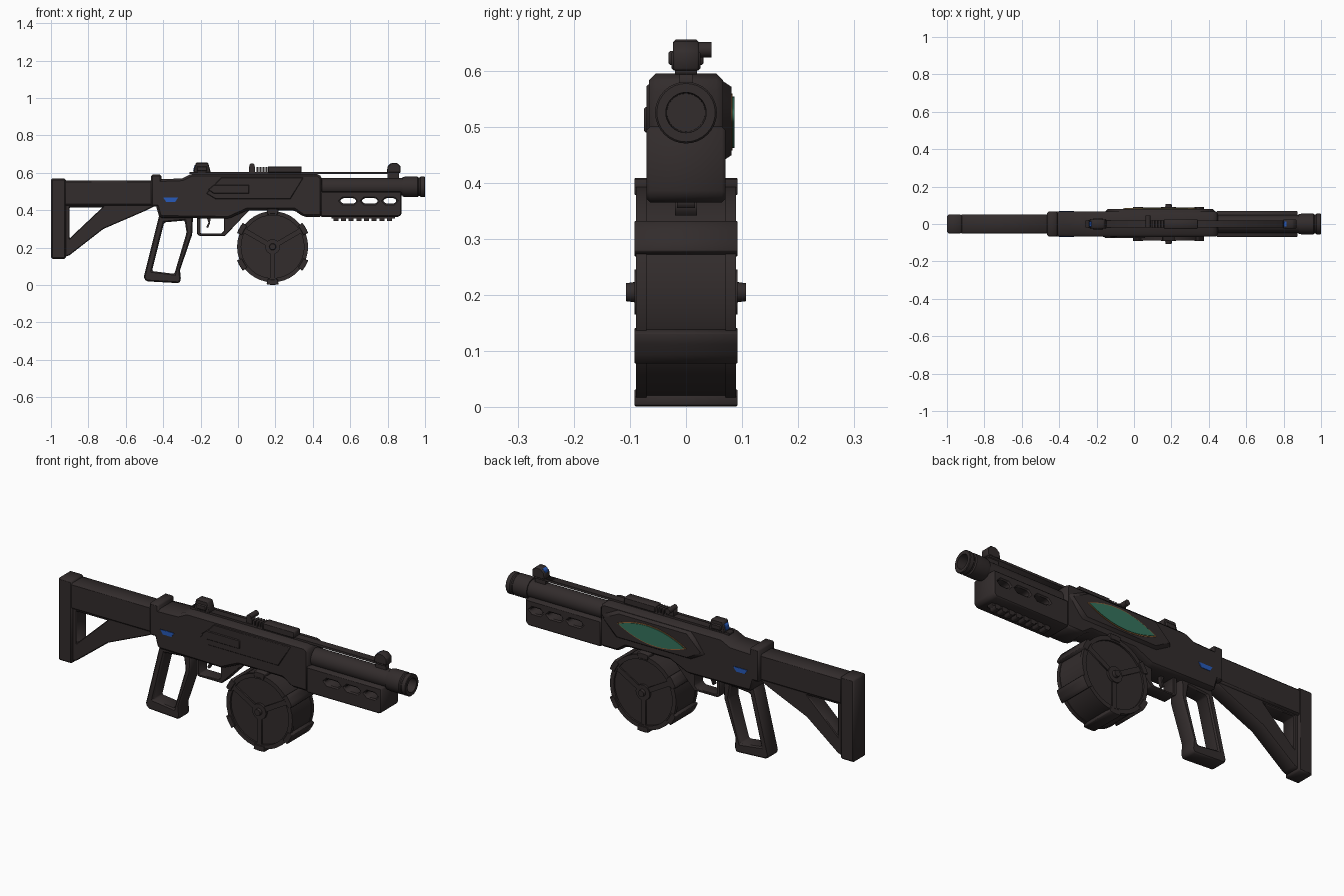
import bpy, bmesh
from math import sin, cos, pi, radians
from mathutils import Vector

cube = bpy.data.objects.get("Cube")
if cube:
    bpy.data.objects.remove(cube, do_unlink=True)


def material(name, rgb):
    m = bpy.data.materials.new(name)
    m.use_nodes = True
    m.diffuse_color = (*rgb, 1)
    bsdf = m.node_tree.nodes["Principled BSDF"]
    bsdf.inputs["Base Color"].default_value = (*rgb, 1)
    bsdf.inputs["Roughness"].default_value = 0.6
    return m


DARK = material("dark gunmetal", (0.032, 0.025, 0.025))
BLUE = material("blue light", (0.02, 0.1, 0.48))
GREEN = material("green inlay", (0.035, 0.17, 0.11))
COPPER = material("copper trim", (0.3, 0.13, 0.04))


def finish(bm, name, mat, bevel=0.0, smooth=False):
    bmesh.ops.recalc_face_normals(bm, faces=bm.faces[:])
    if bevel:
        edges = [e for e in bm.edges if len(e.link_faces) == 2 and e.calc_face_angle() > radians(25)]
        bmesh.ops.bevel(bm, geom=edges, offset=bevel, segments=1, affect='EDGES', clamp_overlap=True)
    me = bpy.data.meshes.new(name)
    bm.to_mesh(me)
    bm.free()
    me.materials.append(mat)
    ob = bpy.data.objects.new(name, me)
    bpy.context.collection.objects.link(ob)
    if smooth:
        bpy.ops.object.select_all(action='DESELECT')
        ob.select_set(True)
        bpy.context.view_layer.objects.active = ob
        bpy.ops.object.shade_smooth_by_angle(angle=radians(35))
    return ob


def plate(name, outlines, y0, y1, bevel=0.0, mat=DARK, taper=0.0):
    """Side outlines in x and z (the first solid, the rest holes), extruded from y0 to y1."""
    cu = bpy.data.curves.new(name, 'CURVE')
    cu.dimensions, cu.fill_mode = '2D', 'BOTH'
    cu.extrude = (y1 - y0) / 2
    for pts in outlines:
        sp = cu.splines.new('POLY')
        sp.points.add(len(pts) - 1)
        for p, (x, z) in zip(sp.points, pts):
            p.co = (x, z, 0, 1)
        sp.use_cyclic_u = True
    tmp = bpy.data.objects.new(name + " curve", cu)
    me = tmp.to_mesh()
    bm = bmesh.new()
    bm.from_mesh(me)
    tmp.to_mesh_clear()
    bpy.data.objects.remove(tmp)
    bpy.data.curves.remove(cu)
    bmesh.ops.remove_doubles(bm, verts=bm.verts[:], dist=0.0001)
    bmesh.ops.dissolve_limit(bm, angle_limit=0.01, verts=bm.verts[:], edges=bm.edges[:])
    n = len(outlines[0])
    mid = Vector((sum(p[0] for p in outlines[0]) / n, sum(p[1] for p in outlines[0]) / n))
    for v in bm.verts:
        x, z, d = v.co
        v.co = (x, (y0 + y1) / 2 + d, z)
        if taper and d > 0:                      # pull the outer face inward
            v.co.x -= taper * (1 if x > mid.x else -1)
            v.co.z -= taper * (1 if z > mid.y else -1) * 0.7
    return finish(bm, name, mat, bevel)


def rect(x0, x1, z0, z1):
    return [(x0, z0), (x1, z0), (x1, z1), (x0, z1)]


def circle(cx, cz, r, n=36):
    return [(cx + r * cos(2 * pi * i / n), cz + r * sin(2 * pi * i / n)) for i in range(n)]


def box(name, x0, x1, y0, y1, z0, z1, bevel=0.0, mat=DARK):
    return plate(name, [rect(x0, x1, z0, z1)], y0, y1, bevel, mat)


def lathe(name, profile, axis, centre, n=32):
    """Turn (position, radius) pairs about the x or y axis."""
    bm = bmesh.new()
    rings = []
    for t, r in profile:
        ring = []
        for i in range(n):
            a, b = r * cos(2 * pi * i / n), r * sin(2 * pi * i / n)
            ring.append(bm.verts.new(Vector((t, a, b) if axis == 'x' else (a, t, b)) + Vector(centre)))
        rings.append(ring)
    for p, q in zip(rings, rings[1:]):
        for i in range(n):
            bm.faces.new((p[i], p[i - 1], q[i - 1], q[i]))
    bm.faces.new(rings[0])
    bm.faces.new(rings[-1])
    return finish(bm, name, DARK, smooth=True)


# Shoulder stock
box("butt_pad", -1, -0.92, -0.05, 0.05, 0.14, 0.57, 0.008)
plate("stock_frame", [[(-0.93, 0.15), (-0.9, 0.16), (-0.72, 0.3), (-0.5, 0.395), (-0.43, 0.43), (-0.43, 0.55), (-0.93, 0.55)],
                      [(-0.9, 0.25), (-0.725, 0.415), (-0.9, 0.415)]], -0.04, 0.04, 0.004)
box("stock_beam", -0.93, -0.44, -0.05, 0.05, 0.425, 0.56, 0.008)
box("stock_collar", -0.465, -0.41, -0.066, 0.066, 0.42, 0.59, 0.008)

# Receiver
plate("receiver", [[(-0.44, 0.43), (-0.42, 0.36), (-0.05, 0.355), (0.05, 0.4), (0.3, 0.4), (0.35, 0.365), (0.45, 0.365),
                    (0.45, 0.575), (0.43, 0.595), (-0.25, 0.595), (-0.3, 0.57), (-0.44, 0.565)]], -0.066, 0.066, 0.012)
plate("right_shroud", [[(-0.17, 0.49), (-0.09, 0.575), (0.35, 0.575), (0.28, 0.46), (-0.12, 0.46)]], -0.07, -0.06, 0.003)
plate("ejection_cover", [[(-0.16, 0.51), (-0.13, 0.49), (0.06, 0.49), (0.06, 0.535), (-0.13, 0.535)]], -0.075, -0.06, 0.003)
plate("left_bulge", [[(-0.16, 0.48), (-0.08, 0.585), (0.35, 0.585), (0.44, 0.54), (0.36, 0.435), (-0.08, 0.435)]],
      0.06, 0.081, taper=0.02)


# Leaf-shaped inlay with trim
def leaf(half, height, n=12):
    ts = [-1 + 2 * i / n for i in range(n + 1)]
    low = [(t, -1) for t in ts]
    high = [(t, 1) for t in reversed(ts[1:-1])]
    return [(0.14 + half * t, 0.508 + 0.07 * half * t + s * height * (1 - t * t)) for t, s in low + high]


plate("inlay_trim", [leaf(0.2, 0.05)], 0.079, 0.083, mat=COPPER)
plate("inlay", [leaf(0.19, 0.045)], 0.08, 0.086, mat=GREEN)

# Side lights
for side, y in (("left", 0.066), ("right", -0.066)):
    plate(side + "_light", [[(-0.4, 0.468), (-0.32, 0.468), (-0.335, 0.445), (-0.385, 0.445)]], y - 0.003, y + 0.003, mat=BLUE)

# Grip, trigger and guard
plate("grip", [[(-0.42, 0.38), (-0.24, 0.38), (-0.245, 0.27), (-0.31, 0.08), (-0.305, 0.03), (-0.315, 0.01), (-0.49, 0.02),
                (-0.505, 0.04)],
               [(-0.395, 0.335), (-0.285, 0.345), (-0.275, 0.28), (-0.34, 0.06), (-0.46, 0.075)]], -0.042, 0.042, 0.007)
plate("trigger_guard", [[(-0.22, 0.38), (-0.22, 0.275), (-0.205, 0.262), (-0.07, 0.262), (0.06, 0.4)],
                        [(-0.2, 0.36), (-0.2, 0.275), (-0.09, 0.275), (-0.075, 0.29), (-0.075, 0.36)]], -0.035, 0.035, 0.003)
plate("trigger", [[(-0.17, 0.37), (-0.145, 0.37), (-0.15, 0.33), (-0.16, 0.305), (-0.17, 0.31), (-0.158, 0.335)]], -0.01, 0.01)

# Drum magazine
DX, DZ = 0.185, 0.205
lathe("drum", [(-0.08, 0.187), (0.08, 0.187)], 'y', (DX, 0, DZ), 36)
lathe("drum_hub", [(-0.107, 0.016), (-0.092, 0.018), (-0.092, 0.04), (0.092, 0.04), (0.092, 0.018), (0.107, 0.016)],
      'y', (DX, 0, DZ), 20)
for side, s in (("left", 1), ("right", -1)):
    y0, y1 = sorted((s * 0.07, s * 0.089))
    plate(side + "_drum_rim", [circle(DX, DZ, 0.19), circle(DX, DZ, 0.168)], y0, y1)
    for k in range(3):
        a = radians(30 + 120 * k)
        u, w = Vector((cos(a), sin(a))), Vector((-sin(a), cos(a))) * 0.013
        c = Vector((DX, DZ))
        arm = [c - w, c + u * 0.175 - w, c + u * 0.175 + w, c + w]
        plate(f"{side}_drum_spoke_{k + 1}", [arm], y0, y1 - 0.002 if s > 0 else y1)
for k in range(6):
    mid = 30 + 60 * k
    arc = [radians(mid + d) for d in (-9, -3, 3, 9)]
    pts = [(DX + 0.204 * cos(a), DZ + 0.204 * sin(a)) for a in arc]
    pts += [(DX + 0.175 * cos(a), DZ + 0.175 * sin(a)) for a in reversed(arc)]
    plate(f"drum_clip_{k + 1}", [pts], -0.092, 0.092, 0.002)

# Barrel and muzzle
lathe("barrel", [(0.4, 0.047), (0.88, 0.047), (0.88, 0.052), (0.895, 0.055), (0.96, 0.055), (0.965, 0.05), (0.972, 0.05),
                 (0.977, 0.055), (0.997, 0.055), (1, 0.052), (1, 0.036), (0.93, 0.034)], 'x', (0, 0, 0.525))


# Handguard with vent slots and lower teeth
def slot(x0, x1):
    return [(x0, 0.45), (x0 + 0.015, 0.435), (x1 - 0.015, 0.435), (x1, 0.45), (x1 - 0.015, 0.465), (x0 + 0.015, 0.465)]


plate("handguard", [[(0.44, 0.365), (0.86, 0.365), (0.875, 0.38), (0.875, 0.5), (0.44, 0.5)],
                    slot(0.545, 0.635), slot(0.66, 0.75), slot(0.775, 0.85)], -0.07, 0.07, 0.006)
for i in range(8):
    x = 0.51 + 0.041 * i
    box(f"handguard_tooth_{i + 1}", x, x + 0.026, -0.02, 0.02, 0.342, 0.375)
box("handguard_rail", 0.5, 0.84, -0.016, 0.016, 0.355, 0.375)

# Top rib, rail block and charging knob
box("top_rib", -0.26, 0.86, -0.02, 0.02, 0.593, 0.605)
box("rib_post", 0.8, 0.86, -0.012, 0.012, 0.56, 0.6)
box("rail_block", 0.16, 0.34, -0.026, 0.026, 0.6, 0.635, 0.004)
for i in range(4):
    x = 0.1 + 0.016 * i
    box(f"rail_ridge_{i + 1}", x, x + 0.009, -0.022, 0.022, 0.6, 0.63)
box("knob_post", 0.06, 0.09, -0.015, 0.015, 0.6, 0.635)
lathe("charging_knob", [(-0.02, 0.014), (0.045, 0.014)], 'y', (0.075, 0, 0.637), 12)

# Sights with glowing rear faces
plate("rear_sight", [[(-0.24, 0.6), (-0.225, 0.655), (-0.16, 0.655), (-0.145, 0.6)]], -0.023, 0.023, 0.004)
box("rear_sight_base", -0.22, -0.165, -0.031, 0.031, 0.61, 0.635, 0.003)
plate("front_sight", [[(0.795, 0.6), (0.8, 0.635), (0.82, 0.653), (0.85, 0.653), (0.87, 0.635), (0.87, 0.6)]],
      -0.023, 0.023, 0.004)
plate("rear_sight_light", [[(-0.24, 0.612), (-0.232, 0.642), (-0.226, 0.642), (-0.234, 0.612)]], -0.014, 0.014, mat=BLUE)
plate("front_sight_light", [[(0.798, 0.632), (0.814, 0.651), (0.819, 0.647), (0.803, 0.63)]], -0.014, 0.014, mat=BLUE)
